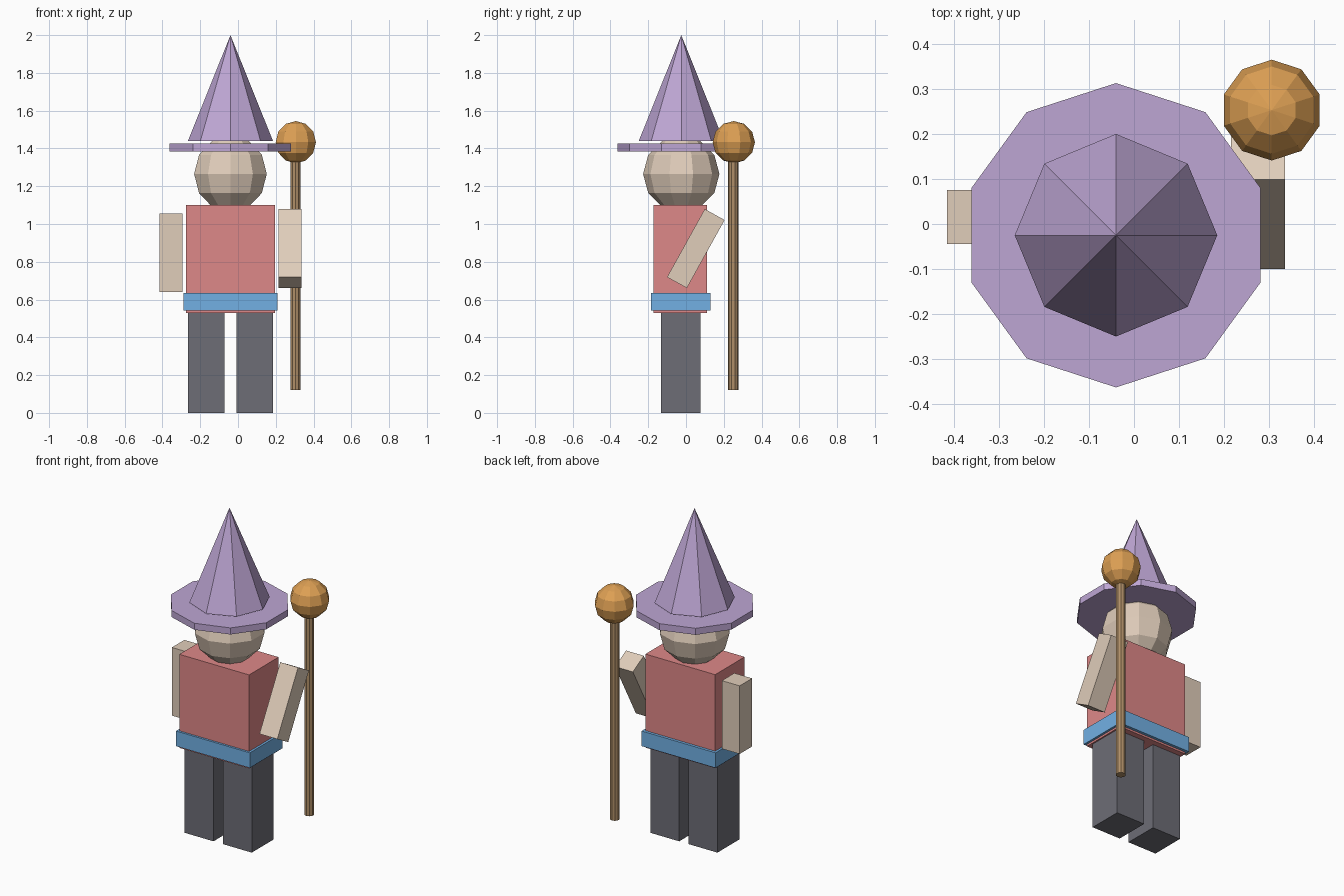
import bpy
import bmesh
from math import sin, cos, pi, radians
from mathutils import Matrix

old = bpy.data.objects.get("Cube")
if old:
    bpy.data.objects.remove(old, do_unlink=True)


def material(name, rgb):
    """Flat material from 0-255 display colour, stored linear."""
    lin = [((c / 255 + 0.055) / 1.055) ** 2.4 for c in rgb] + [1.0]
    m = bpy.data.materials.new(name)
    m.use_nodes = True
    m.diffuse_color = lin
    m.node_tree.nodes["Principled BSDF"].inputs["Base Color"].default_value = lin
    return m


PURPLE = material("hat_purple", (190, 166, 212))
SKIN = material("skin_tan", (224, 205, 186))
RED = material("tunic_red", (222, 136, 136))
BLUE = material("belt_blue", (114, 176, 228))
GREY = material("trouser_grey", (109, 109, 118))
WOOD = material("staff_wood", (176, 143, 104))
ORANGE = material("orb_orange", (222, 160, 84))


def finish(name, bm, mat):
    bmesh.ops.recalc_face_normals(bm, faces=bm.faces)
    mesh = bpy.data.meshes.new(name)
    bm.to_mesh(mesh)
    bm.free()
    mesh.materials.append(mat)
    ob = bpy.data.objects.new(name, mesh)
    bpy.context.collection.objects.link(ob)
    return ob


def box(name, centre, size, mat, tilt=0):
    bm = bmesh.new()
    bmesh.ops.create_cube(bm, size=1, matrix=Matrix.Diagonal((*size, 1)))
    ob = finish(name, bm, mat)
    ob.location = centre
    ob.rotation_euler.x = radians(tilt)
    return ob


def lathe(name, centre, profile, sides, mat):
    """Turn (radius, height) points about z, first corner on +y."""
    bm = bmesh.new()
    rings = []
    for r, z in profile:
        n = sides if r > 1e-5 else 1
        rings.append([bm.verts.new((r * sin(2 * pi * i / sides), r * cos(2 * pi * i / sides), z))
                      for i in range(n)])
    for a, b in zip(rings, rings[1:]):
        for i in range(sides):
            quad = [a[i % len(a)], a[(i + 1) % len(a)], b[(i + 1) % len(b)], b[i % len(b)]]
            bm.faces.new(list(dict.fromkeys(quad)))
    for ring in (rings[0], rings[-1]):
        if len(ring) > 1:
            bm.faces.new(ring)
    ob = finish(name, bm, mat)
    ob.location = centre
    return ob


def ball(name, centre, radius, mat):
    profile = [(radius * sin(pi * i / 6), -radius * cos(pi * i / 6)) for i in range(7)]
    return lathe(name, centre, profile, 10, mat)


MID_X, MID_Y = -0.04, -0.025

# Legs and body
for name, side in (("left_leg", 1), ("right_leg", -1)):
    box(name, (MID_X + side * 0.129, -0.028, 0.265), (0.194, 0.21, 0.53), GREY)
box("torso", (MID_X, -0.03, 0.815), (0.47, 0.284, 0.57), RED)
box("belt", (MID_X, -0.028, 0.588), (0.498, 0.314, 0.092), BLUE)

# Arms: one hangs, one is tilted back toward the staff
box("right_arm", (-0.355, 0.016, 0.848), (0.12, 0.12, 0.415), SKIN)
box("left_arm", (0.275, 0.052, 0.87), (0.12, 0.12, 0.412), SKIN, tilt=-29)

# Head and hat
ball("head", (MID_X, MID_Y, 1.265), 0.202, SKIN)
lathe("hat_brim", (MID_X, MID_Y, 1.385), [(0.338, 0), (0.338, 0.04)], 10, PURPLE)
lathe("hat_cone", (MID_X, MID_Y, 1.44), [(0.225, 0), (0, 0.56)], 8, PURPLE)

# Staff with orb
lathe("staff", (0.305, 0.25, 0.12), [(0.028, 0), (0.028, 1.26)], 10, WOOD)
ball("staff_orb", (0.306, 0.253, 1.433), 0.112, ORANGE)
